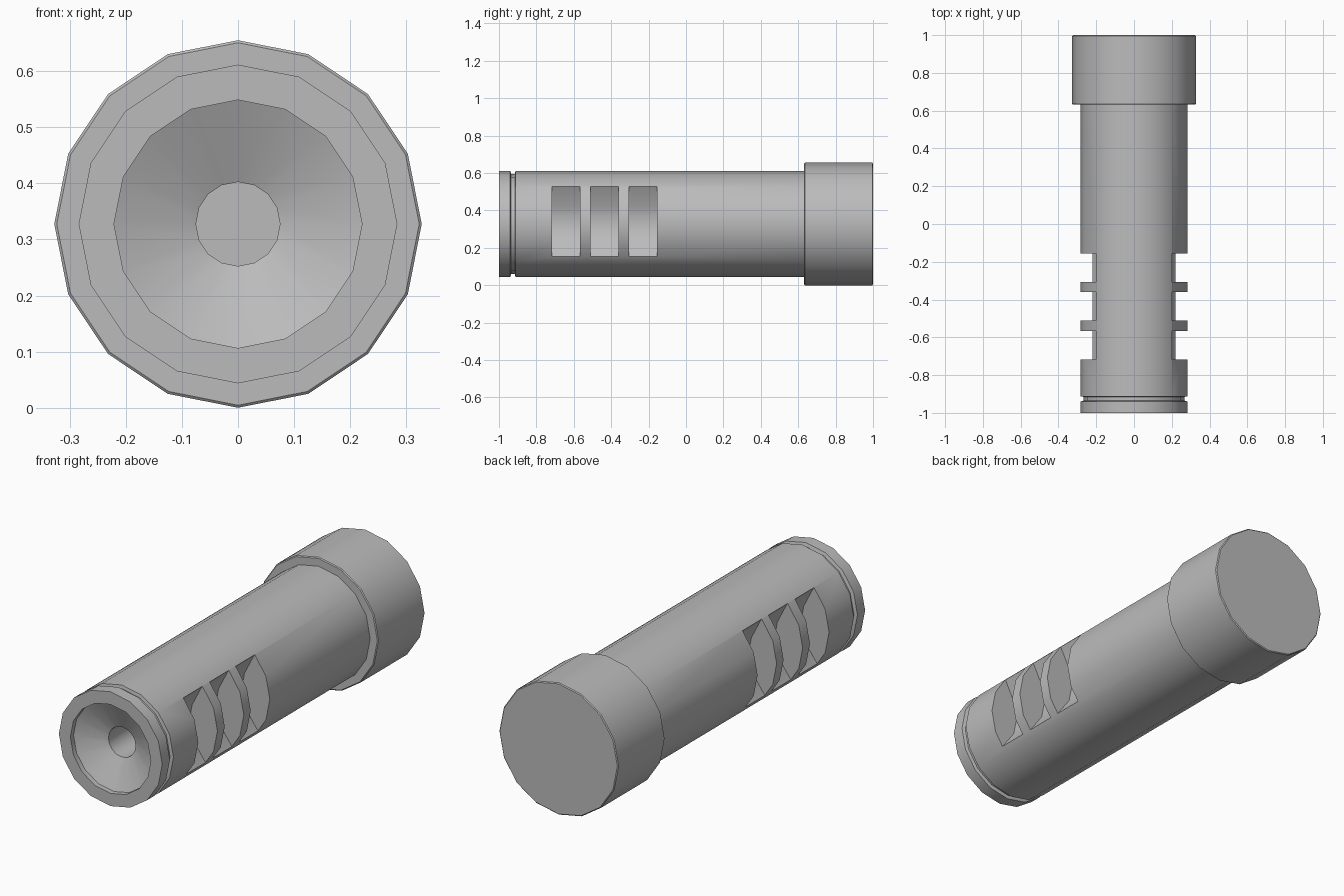
import bpy, bmesh, math

if "Cube" in bpy.data.objects:
    bpy.data.objects.remove(bpy.data.objects["Cube"], do_unlink=True)

SIDES = 16
AXIS_Z = 0.3275

grey = bpy.data.materials.new("plain grey metal")
grey.use_nodes = True
GREY = (0.5, 0.5, 0.5, 1)
grey.diffuse_color = GREY
grey.node_tree.nodes["Principled BSDF"].inputs["Base Color"].default_value = GREY


def finish(name, bm):
    bmesh.ops.recalc_face_normals(bm, faces=bm.faces)
    mesh = bpy.data.meshes.new(name)
    bm.to_mesh(mesh)
    bm.free()
    mesh.materials.append(grey)
    obj = bpy.data.objects.new(name, mesh)
    bpy.context.collection.objects.link(obj)
    return obj


def lathe(name, profile):
    """Turn (radius, y) points around the long axis and cap both ends."""
    bm = bmesh.new()
    rings = []
    for r, y in profile:
        ring = []
        for i in range(SIDES):
            a = math.tau * i / SIDES
            ring.append(bm.verts.new((r * math.sin(a), y, AXIS_Z + r * math.cos(a))))
        rings.append(ring)
    for a, b in zip(rings, rings[1:]):
        for i in range(SIDES):
            j = (i + 1) % SIDES
            bm.faces.new((a[i], a[j], b[j], b[i]))
    bm.faces.new(rings[0])
    bm.faces.new(rings[-1])
    return finish(name, bm)


def port_cutter(side, y0, y1):
    """Scooped block that hollows one side port."""
    section = [(0.45, 0.527), (0.2, 0.527), (0.145, 0.42), (0.13, 0.34),
               (0.148, 0.25), (0.2185, 0.153), (0.45, 0.153)]
    bm = bmesh.new()
    face = bm.faces.new([bm.verts.new((side * x, y0, z)) for x, z in section])
    ext = bmesh.ops.extrude_face_region(bm, geom=[face])
    moved = [v for v in ext["geom"] if isinstance(v, bmesh.types.BMVert)]
    bmesh.ops.translate(bm, verts=moved, vec=(0, y1 - y0, 0))
    if face.is_valid and len(bm.faces) == len(section) + 1:
        bm.faces.new(face.verts)
    return finish("port_cutter", bm)


# Barrel: blind bore, flared mouth, front rim, groove and long outer wall
barrel = lathe("barrel", [
    (0.075, -0.5), (0.075, -0.91), (0.221, -0.975), (0.221, -1.0),
    (0.284, -1.0), (0.284, -0.94), (0.268, -0.935), (0.268, -0.915),
    (0.284, -0.912), (0.284, 0.65)])

# Rear collar with tiny edge chamfers
collar = lathe("rear_collar", [
    (0.323, 0.632), (0.3275, 0.636), (0.3275, 0.996), (0.323, 1.0)])

# Three ports on each side
cutters = [port_cutter(side, y, y + 0.15)
           for side in (-1, 1) for y in (-0.717, -0.51, -0.306)]
for cutter in cutters:
    mod = barrel.modifiers.new("port", "BOOLEAN")
    mod.operation = "DIFFERENCE"
    mod.solver = "EXACT"
    mod.object = cutter
depsgraph = bpy.context.evaluated_depsgraph_get()
cut_mesh = bpy.data.meshes.new_from_object(barrel.evaluated_get(depsgraph))
barrel.modifiers.clear()
barrel.data = cut_mesh
barrel.data.name = "barrel"
for cutter in cutters:
    bpy.data.objects.remove(cutter, do_unlink=True)

# Smooth round walls, crisp edges
for obj in (barrel, collar):
    bpy.ops.object.select_all(action="DESELECT")
    obj.select_set(True)
    bpy.context.view_layer.objects.active = obj
    bpy.ops.object.shade_smooth_by_angle(angle=math.radians(31))
